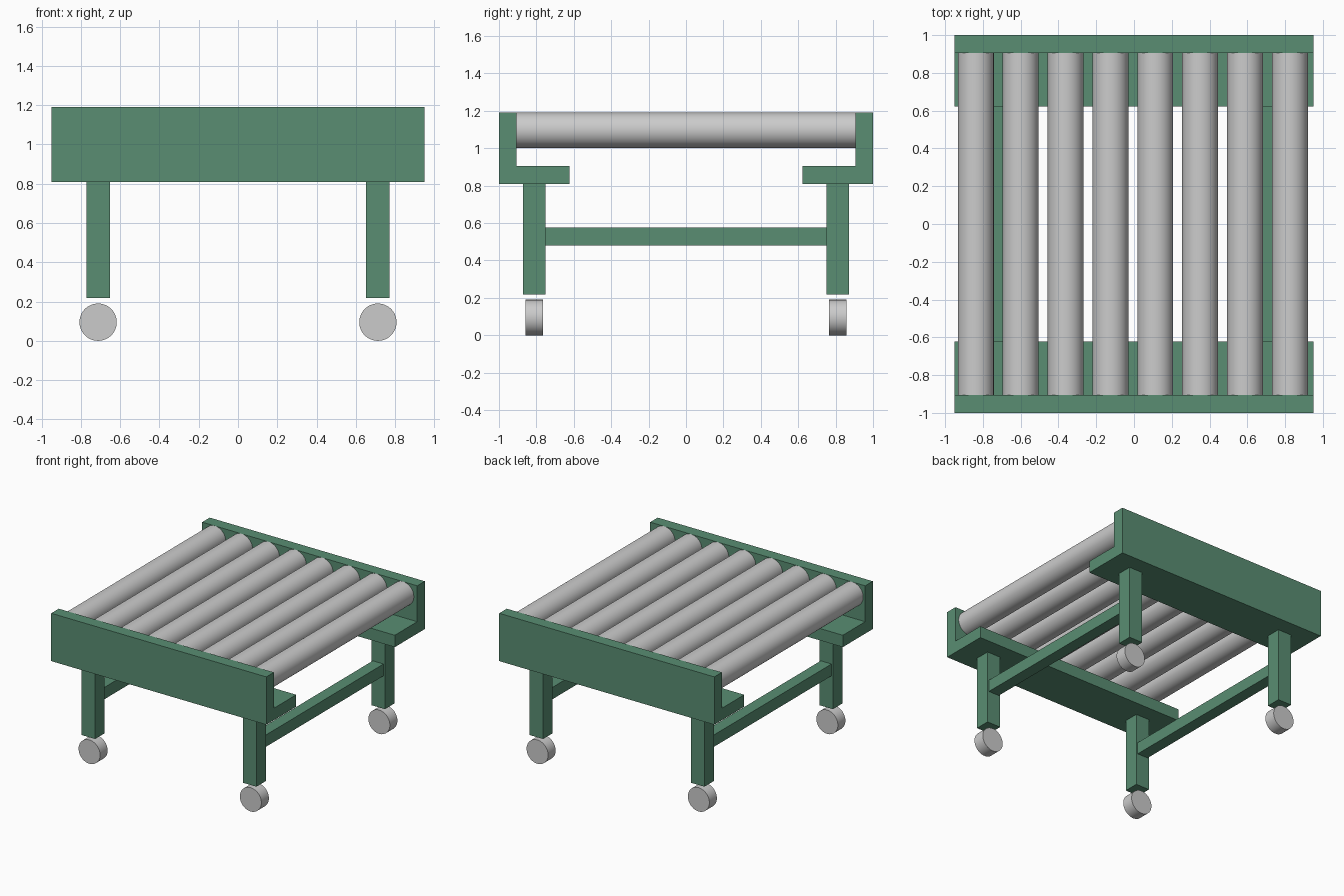
import bpy, bmesh, math
from mathutils import Matrix

if "Cube" in bpy.data.objects:
    bpy.data.objects.remove(bpy.data.objects["Cube"])

green = bpy.data.materials.new("green_paint")
green.diffuse_color = (0.10, 0.27, 0.17, 1)
green.use_nodes = True
green.node_tree.nodes["Principled BSDF"].inputs["Base Color"].default_value = green.diffuse_color


def add_object(name, bm, mat=None):
    bmesh.ops.recalc_face_normals(bm, faces=bm.faces)
    mesh = bpy.data.meshes.new(name)
    bm.to_mesh(mesh)
    bm.free()
    if mat:
        mesh.materials.append(mat)
    ob = bpy.data.objects.new(name, mesh)
    bpy.context.collection.objects.link(ob)
    return ob


def box(name, center, size):
    bm = bmesh.new()
    bmesh.ops.create_cube(bm, size=1, matrix=Matrix.Translation(center) @ Matrix.Diagonal((*size, 1)))
    return add_object(name, bm, green)


def cylinder_y(name, center, radius, length):
    bm = bmesh.new()
    bmesh.ops.create_cone(bm, cap_ends=True, segments=48, radius1=radius, radius2=radius, depth=length,
                          matrix=Matrix.Translation(center) @ Matrix.Rotation(math.pi / 2, 4, 'X'))
    ob = add_object(name, bm)
    bpy.ops.object.select_all(action='DESELECT')
    ob.select_set(True)
    bpy.context.view_layer.objects.active = ob
    bpy.ops.object.shade_smooth_by_angle(angle=math.radians(30))
    return ob


def angle_rail(name, side):
    # L-shaped cross-section swept along x
    profile = [(1, .81), (1, 1.192), (.905, 1.192), (.905, .905), (.622, .905), (.622, .81)]
    bm = bmesh.new()
    face = bm.faces.new([bm.verts.new((-.95, side * y, z)) for y, z in profile])
    swept = bmesh.ops.extrude_face_region(bm, geom=[face])["geom"]
    bmesh.ops.translate(bm, vec=(1.9, 0, 0), verts=[v for v in swept if isinstance(v, bmesh.types.BMVert)])
    return add_object(name, bm, green)


# Side rails
for side, label in ((-1, "front"), (1, "back")):
    angle_rail(f"{label}_rail", side)

# Conveyor rollers
for i in range(8):
    cylinder_y(f"roller_{i + 1}", (-.8375 + .2375 * i, 0, 1.097), .095, 1.81)

# Legs, wheels and cross braces
for sx, end in ((-1, "left"), (1, "right")):
    x = sx * .7125
    box(f"{end}_brace", (x, 0, .528), (.095, 1.506, .095))
    for sy, label in ((-1, "front"), (1, "back")):
        box(f"{label}_{end}_leg", (x, sy * .811, .514), (.12, .12, .592))
        cylinder_y(f"{label}_{end}_wheel", (x, sy * .811, .095), .095, .095)
